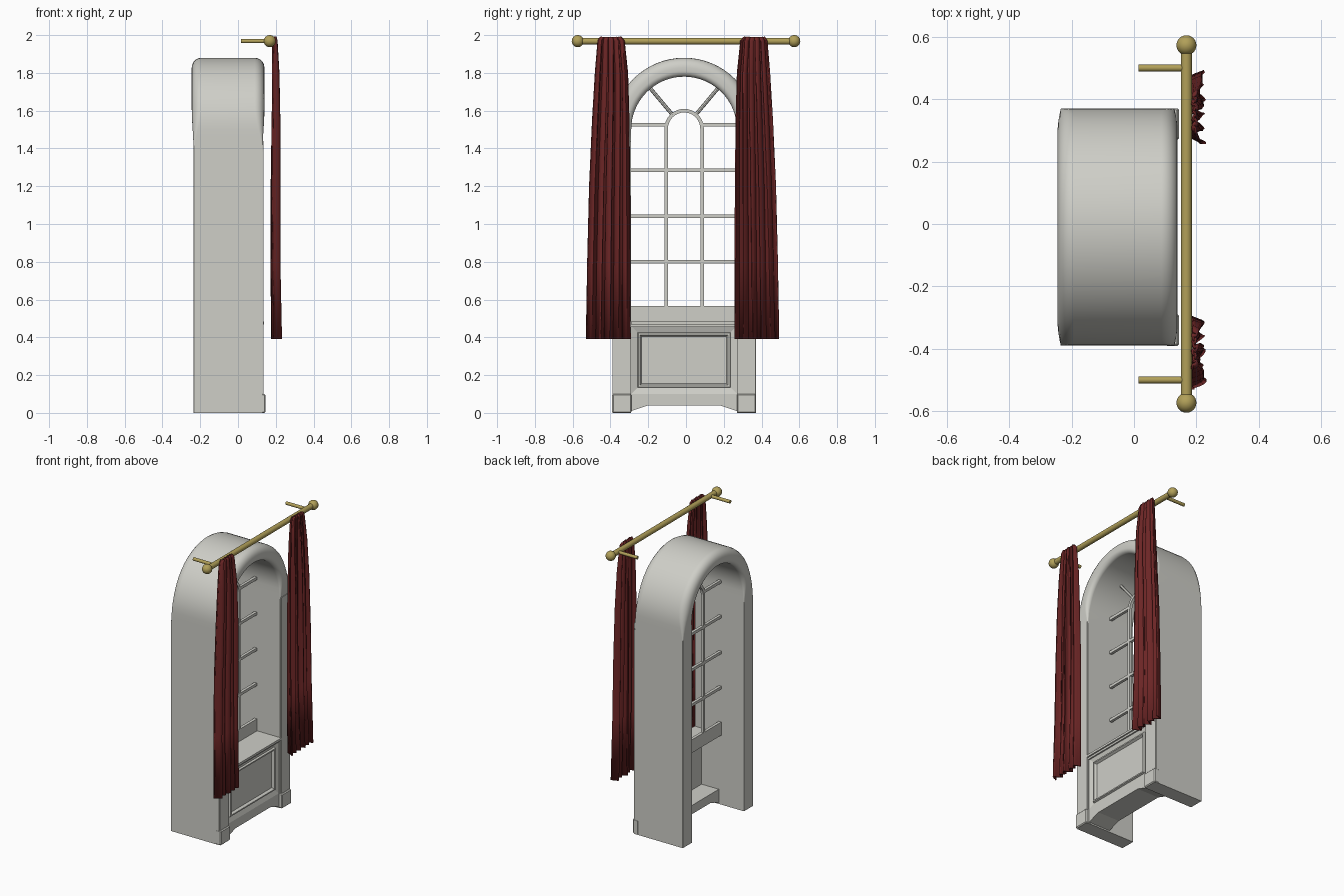
import bpy, bmesh, math
from mathutils import Vector

if "Cube" in bpy.data.objects:
    bpy.data.objects.remove(bpy.data.objects["Cube"])

MID = -0.01  # centre of the alcove along y


def material(name, rgb):
    m = bpy.data.materials.new(name)
    m.diffuse_color = (*rgb, 1)
    m.use_nodes = True
    m.node_tree.nodes["Principled BSDF"].inputs["Base Color"].default_value = m.diffuse_color
    return m


PAINT = material("warm_grey_paint", (0.62, 0.62, 0.575))
BRASS = material("brass", (0.44, 0.35, 0.10))
CLOTH = material("dark_red_cloth", (0.150, 0.019, 0.019))


def finish(name, bm, mat, smooth=None):
    bmesh.ops.recalc_face_normals(bm, faces=bm.faces)
    me = bpy.data.meshes.new(name)
    bm.to_mesh(me)
    bm.free()
    me.materials.append(mat)
    ob = bpy.data.objects.new(name, me)
    bpy.context.collection.objects.link(ob)
    if smooth:
        bpy.ops.object.select_all(action='DESELECT')
        bpy.context.view_layer.objects.active = ob
        ob.select_set(True)
        bpy.ops.object.shade_smooth_by_angle(angle=math.radians(smooth))
    return ob


def prism(name, yz, x0, x1, mat=PAINT):
    """Extrude a y-z outline along x."""
    bm = bmesh.new()
    f = bm.faces.new([bm.verts.new((x0, y, z)) for y, z in yz])
    ext = bmesh.ops.extrude_face_region(bm, geom=[f])
    bmesh.ops.translate(bm, vec=(x1 - x0, 0, 0),
                        verts=[v for v in ext['geom'] if isinstance(v, bmesh.types.BMVert)])
    return finish(name, bm, mat)


def box(name, x0, x1, y0, y1, z0, z1):
    return prism(name, [(y0, z0), (y1, z0), (y1, z1), (y0, z1)], x0, x1)


def rod(name, a, b, r, mat, sides=16):
    a, b = Vector(a), Vector(b)
    bm = bmesh.new()
    bmesh.ops.create_cone(bm, cap_ends=True, segments=sides, radius1=r, radius2=r,
                          depth=(b - a).length)
    bm.transform((b - a).to_track_quat('Z', 'Y').to_matrix().to_4x4())
    bmesh.ops.translate(bm, vec=(a + b) / 2, verts=bm.verts)
    return finish(name, bm, mat, 40)


def skin(bm, rings, closed):
    """Join successive rows of points with quads."""
    rows = [[bm.verts.new(p) for p in ring] for ring in rings]
    n = len(rows[0])
    for a, b in zip(rows, rows[1:]):
        for i in range(n if closed else n - 1):
            j = (i + 1) % n
            bm.faces.new((a[i], a[j], b[j], b[i]))
    return rows


# Arched surround: square jambs blending into a rounded arch
SPRING, R_IN, R_OUT = 1.5, 0.28, 0.38


def section(t):
    """Cross-section (x, radial) whose corners round off with t."""
    x0, x1 = -0.235 - 0.01 * t, 0.13 + 0.01 * t
    ro, ri = 0.002 + 0.05 * t, 0.002 + 0.028 * t
    pts = []
    for cx, cn, r, start in ((x1 - ro, R_OUT - ro, ro, 0), (x0 + ro, R_OUT - ro, ro, 90),
                             (x0 + ri, R_IN + ri, ri, 180), (x1 - ri, R_IN + ri, ri, 270)):
        for k in range(6):
            a = math.radians(start + 18 * k)
            pts.append((cx + r * math.cos(a), cn + r * math.sin(a)))
    return pts


def blend(z):
    t = min(max((z - 1.38) / 0.24, 0), 1)
    return t * t * (3 - 2 * t)


columns = [0, 0.7, 1.38, 1.42, 1.46]
rings = [[(x, MID + n, z) for x, n in section(blend(z))] for z in columns]
for k in range(33):
    a = math.pi * k / 32
    t = blend(SPRING + 0.33 * math.sin(a))
    rings.append([(x, MID + n * math.cos(a), SPRING + n * math.sin(a)) for x, n in section(t)])
rings += [[(x, MID - n, z) for x, n in section(blend(z))] for z in reversed(columns)]
bm = bmesh.new()
rows = skin(bm, rings, True)
bm.faces.new(rows[0])
bm.faces.new(rows[-1])
arch = finish("arched_surround", bm, PAINT, 40)
arch.modifiers.new("even_normals", 'WEIGHTED_NORMAL').keep_sharp = True

# Jamb facings and plinth blocks
for side, label in ((-1, "left"), (1, "right")):
    ys = sorted((MID + side * 0.283, MID + side * 0.377))
    box(label + "_jamb_facing", 0.12, 0.136, *ys, 0.1, 1.44)
    ys = sorted((MID + side * 0.279, MID + side * 0.381))
    plinth = box(label + "_plinth", 0.10, 0.145, *ys, 0, 0.1)
    bev = plinth.modifiers.new("soft_edge", 'BEVEL')
    bev.width = 0.006
    bev.segments = 1

# Window seat: base with raised centre, panelled front, top board and back rail
Y0, Y1 = MID - 0.28, MID + 0.28
prism("seat_base", [(Y0, 0.01), (Y0 + 0.09, 0.04), (Y1 - 0.09, 0.04), (Y1, 0.01),
                    (Y1, 0.1), (Y0, 0.1)], -0.045, 0.12)
front = box("seat_front_panel", 0.085, 0.12, Y0, Y1, 0.1, 0.46)
bm = bmesh.new()
bm.from_mesh(front.data)
face = max(bm.faces, key=lambda f: f.calc_center_median().x)
for thick, depth in ((0.048, -0.012), (0.006, 0.012), (0.012, 0), (0.012, -0.016)):
    bmesh.ops.inset_individual(bm, faces=[face], thickness=thick, depth=depth)
bm.to_mesh(front.data)
bm.free()
box("seat_top_cove", 0.07, 0.128, Y0, Y1, 0.455, 0.468)
seat = box("seat_top", -0.055, 0.138, Y0, Y1, 0.468, 0.483)
box("window_sill_rail", -0.065, -0.045, Y0, Y1, 0.475, 0.565)

# Window glazing bars
WX, BAR, RB = -0.055, 0.0095, 0.095
for side, label in ((-1, "left"), (1, "right")):
    y = MID + side * RB
    box(label + "_mullion", WX - BAR, WX + BAR, y - BAR, y + BAR, 0.56, 1.51)
    ys = sorted((y, MID + side * 0.285))
    box(label + "_upper_bar", WX - BAR, WX + BAR, *ys, 1.515, 1.535)
    c, s = math.cos(math.radians(50)), math.sin(math.radians(50))
    rod(label + "_fan_bar", (WX, MID + side * RB * c, 1.505 + RB * s),
        (WX, MID + side * 0.29 * c, 1.505 + 0.29 * s), 0.010, PAINT, 8)
for i, z in enumerate((0.80, 1.04, 1.285)):
    box(f"cross_bar_{i + 1}", WX - BAR, WX + BAR, Y0 - 0.005, Y1 + 0.005, z - BAR, z + BAR)
bm = bmesh.new()
rings = []
for k in range(17):
    a = math.pi * k / 16
    rings.append([(WX + dx, MID + (RB + dr) * math.cos(a), 1.505 + (RB + dr) * math.sin(a))
                  for dx, dr in ((-BAR, -BAR), (BAR, -BAR), (BAR, BAR), (-BAR, BAR))])
rows = skin(bm, rings, True)
bm.faces.new(rows[0])
bm.faces.new(rows[-1])
finish("arched_bar", bm, PAINT, 40)

# Curtain rod, end balls and wall brackets
RX, RZ = 0.168, 1.968
rod("curtain_rod", (RX, -0.57, RZ), (RX, 0.57, RZ), 0.018, BRASS, 24)
for side, label in ((-1, "left"), (1, "right")):
    bm = bmesh.new()
    bmesh.ops.create_uvsphere(bm, u_segments=24, v_segments=14, radius=0.032)
    bmesh.ops.translate(bm, vec=(RX, side * 0.573, RZ), verts=bm.verts)
    finish(label + "_rod_ball", bm, BRASS, 60)
    rod(label + "_bracket", (0.015, side * 0.5, RZ), (RX, side * 0.5, RZ), 0.011, BRASS)

# Curtains: pleated sheets that widen toward the hem
# each row: z, outer edge, inner edge (distance from y centre), mid x, fold depth
DRAPE = [(1.99, 0.435, 0.325, 0.194, 0.006), (1.97, 0.448, 0.308, 0.195, 0.010),
         (1.80, 0.462, 0.290, 0.199, 0.016), (1.55, 0.477, 0.283, 0.200, 0.020),
         (1.20, 0.493, 0.279, 0.198, 0.022), (0.80, 0.503, 0.277, 0.199, 0.022),
         (0.39, 0.510, 0.276, 0.205, 0.026)]
for side, label in ((-1, "left"), (1, "right")):
    rings = []
    for z, out, inn, mx, amp in DRAPE:
        ring = []
        for k in range(49):
            u = k / 48
            fold = 0.75 * math.sin(u * 5 * math.tau + side) + 0.3 * math.sin(u * 17 + 2 * side + z)
            sway = 0.006 * math.cos(u * 10 * math.tau + z) * math.sin(math.pi * u)
            y = -0.02 + side * (inn + (out - inn) * u) + sway
            ring.append((mx + amp * fold, y, z))
        rings.append(ring)
    bm = bmesh.new()
    skin(bm, rings, False)
    curtain = finish(label + "_curtain", bm, CLOTH, 50)
    sol = curtain.modifiers.new("cloth_thickness", 'SOLIDIFY')
    sol.thickness = 0.008
    sol.offset = 0
